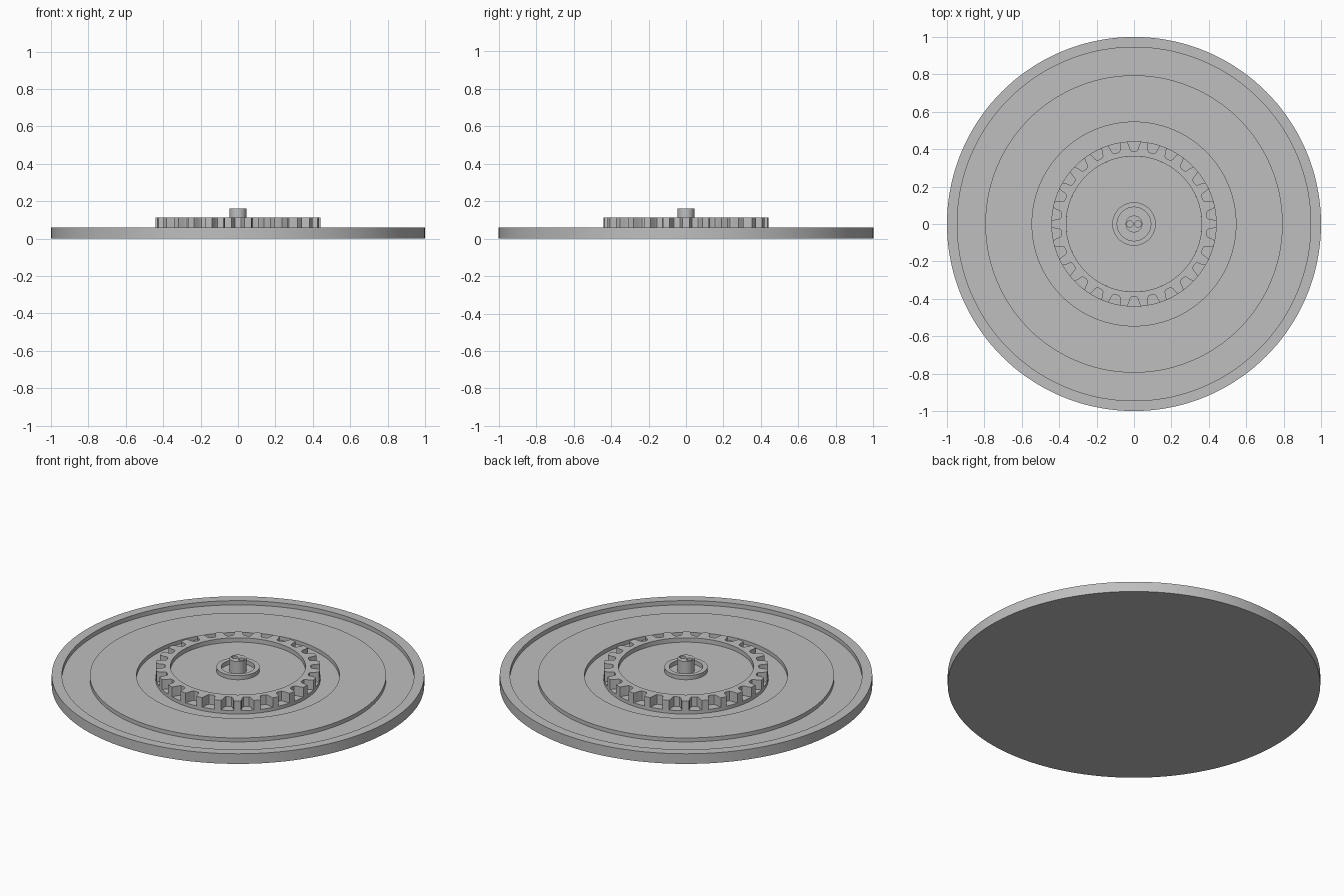
import bpy, bmesh, math

if "Cube" in bpy.data.objects:
    bpy.data.objects.remove(bpy.data.objects["Cube"])

grey = bpy.data.materials.new("plain_grey")
grey.use_nodes = True
COLOUR = (0.52, 0.52, 0.52, 1)
grey.diffuse_color = COLOUR
grey.node_tree.nodes["Principled BSDF"].inputs["Base Color"].default_value = COLOUR


def finish(bm, name):
    bmesh.ops.recalc_face_normals(bm, faces=bm.faces)
    mesh = bpy.data.meshes.new(name)
    bm.to_mesh(mesh)
    bm.free()
    obj = bpy.data.objects.new(name, mesh)
    bpy.context.collection.objects.link(obj)
    mesh.materials.append(grey)
    bpy.ops.object.select_all(action='DESELECT')
    bpy.context.view_layer.objects.active = obj
    obj.select_set(True)
    bpy.ops.object.shade_smooth_by_angle(angle=math.radians(30))
    return obj


def lathe(name, profile, steps=144):
    """Spin a closed (radius, height) profile that may touch the axis."""
    bm = bmesh.new()
    verts = [bm.verts.new((r, 0, z)) for r, z in profile]
    edges = [bm.edges.new(pair) for pair in zip(verts, verts[1:])]
    bmesh.ops.spin(bm, geom=verts + edges, cent=(0, 0, 0), axis=(0, 0, 1),
                   angle=math.tau, steps=steps, use_duplicate=False)
    bmesh.ops.remove_doubles(bm, verts=bm.verts, dist=1e-5)
    return finish(bm, name)


def gear_ring(name, teeth, outline, inner, z0, z1):
    """Toothed ring; outline gives (angle, radius) points of one notch."""
    bm = bmesh.new()
    pitch = math.tau / teeth
    loops = []
    for i in range(teeth):
        for offset, radius in outline:
            a = math.pi / 2 + i * pitch + offset
            c, s = math.cos(a), math.sin(a)
            loops.append([bm.verts.new((r * c, r * s, z)) for r, z in
                          ((inner, z0), (radius, z0), (radius, z1), (inner, z1))])
    for a, b in zip(loops, loops[1:] + loops[:1]):
        for k in range(4):
            n = (k + 1) % 4
            bm.faces.new((a[k], a[n], b[n], b[k]))
    return finish(bm, name)


# Platter: raised rim, sunken groove, raised band and central recess
RIM, FLOOR = 0.06, 0.035
lathe("platter", [(0, 0), (1, 0), (1, RIM), (0.945, RIM), (0.945, FLOOR),
                  (0.795, FLOOR), (0.795, 0.058), (0.545, 0.058),
                  (0.545, FLOOR), (0, FLOOR)])

# Gear: base flange, toothed ring and inner disc
lathe("gear_flange", [(0, FLOOR), (0.442, FLOOR), (0.442, 0.055), (0, 0.055)])
notch = [(-0.08, 0.442), (-0.064, 0.42), (-0.056, 0.402), (-0.04, 0.392),
         (0, 0.39), (0.04, 0.392), (0.056, 0.402), (0.064, 0.42),
         (0.08, 0.442), (math.pi / 26, 0.442)]
gear_ring("gear_teeth", 26, notch, 0.362, 0.055, 0.112)
lathe("gear_disc", [(0, 0.055), (0.362, 0.055), (0.362, 0.086), (0, 0.086)])

# Hub collar
lathe("hub_collar", [(0.09, 0.086), (0.116, 0.086), (0.116, 0.11),
                     (0.09, 0.11), (0.09, 0.086)], 64)

# Centre post with two drilled sockets
post = lathe("centre_post", [(0, 0.08), (0.045, 0.08), (0.045, 0.16), (0, 0.16)], 48)
for x in (-0.022, 0.022):
    bpy.ops.mesh.primitive_cylinder_add(vertices=24, radius=0.017, depth=0.06,
                                        location=(x, 0, 0.16))
    cutter = bpy.context.object
    cutter.name = "socket_cutter"
    cutter.hide_render = True
    cut = post.modifiers.new("socket", 'BOOLEAN')
    cut.operation = 'DIFFERENCE'
    cut.solver = 'EXACT'
    cut.object = cutter
    bpy.context.view_layer.objects.active = post
    bpy.ops.object.modifier_move_to_index(modifier=cut.name, index=0)
    bpy.ops.object.modifier_apply(modifier=cut.name)
    bpy.data.objects.remove(cutter)
